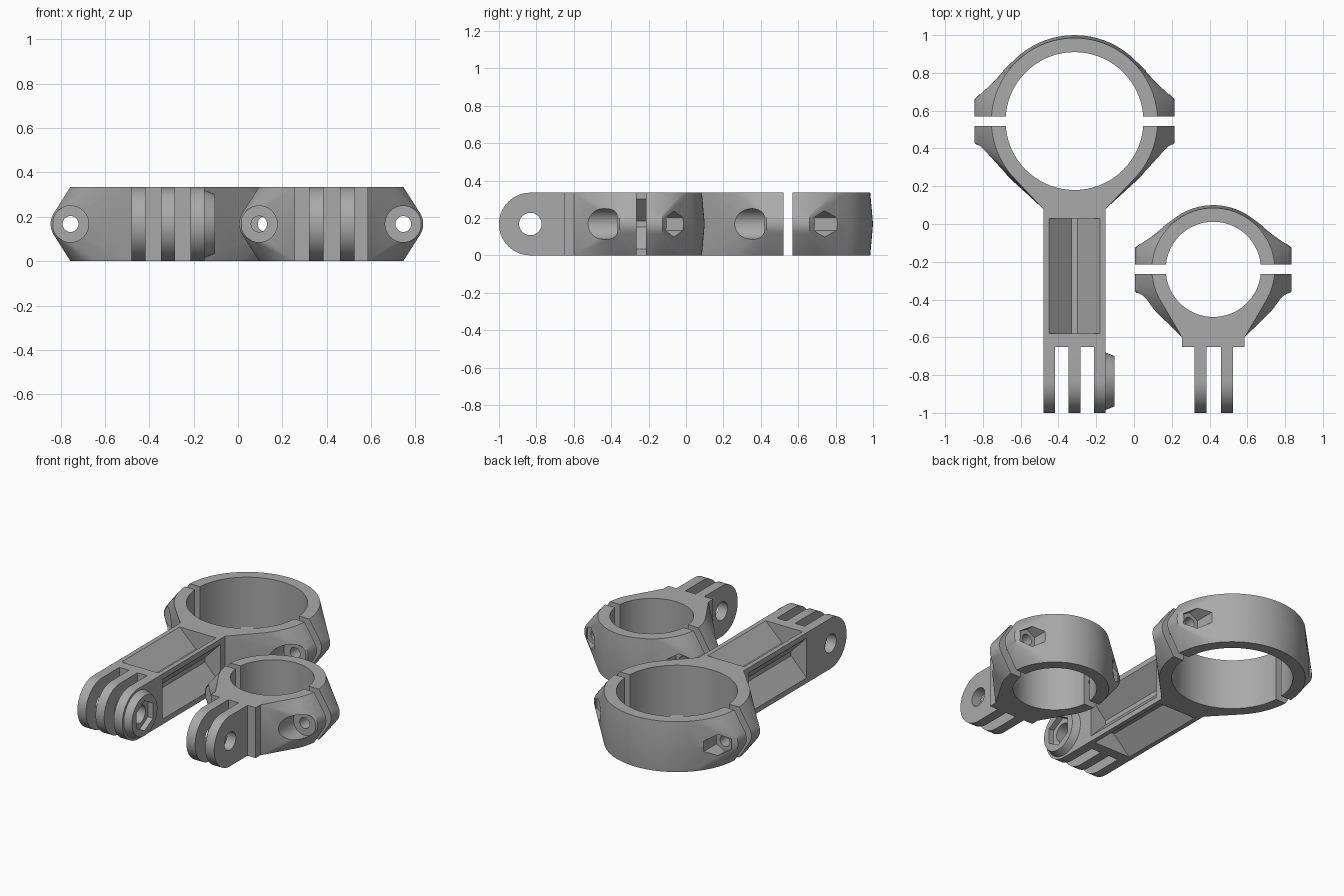
import bpy, bmesh, math

if "Cube" in bpy.data.objects:
    bpy.data.objects.remove(bpy.data.objects["Cube"])

H = 0.335          # overall height
M = H / 2          # mid height
GAP = 0.025        # half of the split between clamp halves

grey = bpy.data.materials.new("plain grey")
grey.diffuse_color = (0.4, 0.4, 0.4, 1)
grey.use_nodes = True
grey.node_tree.nodes["Principled BSDF"].inputs["Base Color"].default_value = grey.diffuse_color


def hull(name, pts):
    """Solid convex part around the given points."""
    bm = bmesh.new()
    for p in pts:
        bm.verts.new(p)
    bmesh.ops.remove_doubles(bm, verts=bm.verts[:], dist=1e-5)
    res = bmesh.ops.convex_hull(bm, input=bm.verts[:])
    loose = [v for v in bm.verts if not v.link_faces]
    bmesh.ops.delete(bm, geom=loose, context='VERTS')
    bmesh.ops.dissolve_limit(bm, angle_limit=0.005, verts=bm.verts[:], edges=bm.edges[:])
    bmesh.ops.recalc_face_normals(bm, faces=bm.faces[:])
    me = bpy.data.meshes.new(name)
    bm.to_mesh(me)
    bm.free()
    me.materials.append(grey)
    ob = bpy.data.objects.new(name, me)
    bpy.context.collection.objects.link(ob)
    return ob


def box(x0, x1, y0, y1, z0=0, z1=H):
    return [(x, y, z) for x in (x0, x1) for y in (y0, y1) for z in (z0, z1)]


def disc(axis, c, r, n=48, phase=0.0):
    """Circle of points around c, facing along the given axis."""
    out = []
    for i in range(n):
        a = phase + 2 * math.pi * i / n
        u, v = r * math.cos(a), r * math.sin(a)
        d = {'x': (0, u, v), 'y': (u, 0, v), 'z': (u, v, 0)}[axis]
        out.append(tuple(p + q for p, q in zip(c, d)))
    return out


def rod(axis, c, length, r, n=48, phase=0.0, r2=None):
    """Points of a cylinder or cone starting at c."""
    k = 'xyz'.index(axis)
    e = list(c)
    e[k] += length
    return disc(axis, c, r, n, phase) + disc(axis, e, r if r2 is None else r2, n, phase)


def cut(ob, *cutters):
    """Subtract the convex cutters, then remove them."""
    for pts in cutters:
        tool = hull("cutter", pts)
        tool.hide_render = True
        mod = ob.modifiers.new("cut", 'BOOLEAN')
        mod.operation, mod.solver, mod.object = 'DIFFERENCE', 'EXACT', tool
        dg = bpy.context.evaluated_depsgraph_get()
        me = bpy.data.meshes.new_from_object(ob.evaluated_get(dg))
        ob.modifiers.clear()
        ob.data = me
        bpy.data.objects.remove(tool)


def clamp_half(name, cx, cy, bore, rim, side, neck=None):
    """Half ring with a bolt ear on each end; side is +1 back, -1 front."""
    pts = []
    for i in range(37):
        a = math.pi * i / 36
        for r, z in ((rim, 0), (rim + 0.015, M), (rim, H)):
            pts.append((cx + r * math.cos(a), cy + side * max(r * math.sin(a), GAP), z))
    for s in (-1, 1):
        pts += rod('y', (cx + s * rim, cy + side * GAP, M), side * 0.09, 0.09, 32)
    if neck:
        pts += box(cx - 0.165, cx + 0.165, neck, neck + 0.01)
    ob = hull(name, pts)
    cut(ob, rod('z', (cx, cy, -0.1), H + 0.2, bore, 72))
    for s in (-1, 1):
        x = cx + s * rim
        seat = (x, cy + side * (GAP + 0.1), M)
        # bolt hole, then round head seat in front or hex nut seat behind
        cut(ob, rod('y', (x, cy, M), side * 0.6, 0.036, 24))
        if side < 0:
            cut(ob, rod('y', seat, -0.4, 0.082, 40))
        else:
            cut(ob, rod('y', seat, 0.4, 0.07, 6, math.pi / 2))
    return ob


def finger(name, x0, x1):
    """Rounded hinge tab with a pivot hole."""
    ob = hull(name, rod('x', (x0, -1 + M, M), x1 - x0, M, 64) + box(x0, x1, -0.66, -0.65))
    cut(ob, rod('x', (x0 - 0.05, -1 + M, M), x1 - x0 + 0.1, 0.06, 32))


# Clamp rings
BX, BY, SX, SY = -0.315, 0.545, 0.42, -0.24
clamp_half("large_clamp_back", BX, BY, 0.365, 0.44, 1)
clamp_half("large_clamp_front", BX, BY, 0.365, 0.44, -1, 0.08)
clamp_half("small_clamp_back", SX, SY, 0.252, 0.325, 1)
clamp_half("small_clamp_front", SX, SY, 0.252, 0.325, -1, -0.60)

# Arm with a tapered trough on each of its four long sides
arm = hull("arm", box(BX - 0.165, BX + 0.165, -0.65, 0.08))
troughs = []
for k in range(4):
    ca, sa = round(math.cos(k * math.pi / 2)), round(math.sin(k * math.pi / 2))
    troughs.append([(BX + u * ca - w * sa, y, M + u * sa + w * ca)
                    for u, w in ((-0.148, 0.18), (0.148, 0.18), (-0.015, 0.052), (0.015, 0.052))
                    for y in (-0.58, 0.03)])
cut(arm, *troughs)

# Small clamp flange
hull("small_flange", box(SX - 0.165, SX + 0.165, -0.65, -0.60))

# Hinge fingers: three on the arm, two on the small clamp
for i in range(3):
    x = BX - 0.165 + i * 0.1335
    finger("arm_finger", x, x + 0.063)
for x in (0.32, 0.46):
    finger("small_finger", x, x + 0.065)

# Nut boss with hex pocket on the outer arm finger
boss = hull("nut_boss", rod('x', (BX + 0.165, -1 + M, M), 0.047, 0.152, 48, r2=0.133))
cut(boss, rod('x', (BX + 0.1, -1 + M, M), 0.2, 0.06, 32),
    rod('x', (BX + 0.175, -1 + M, M), 0.1, 0.1, 6, math.pi / 2))

# Shading
bpy.ops.object.select_all(action='DESELECT')
for ob in bpy.context.scene.objects:
    ob.select_set(True)
    bpy.context.view_layer.objects.active = ob
bpy.ops.object.shade_smooth_by_angle(angle=math.radians(20))
